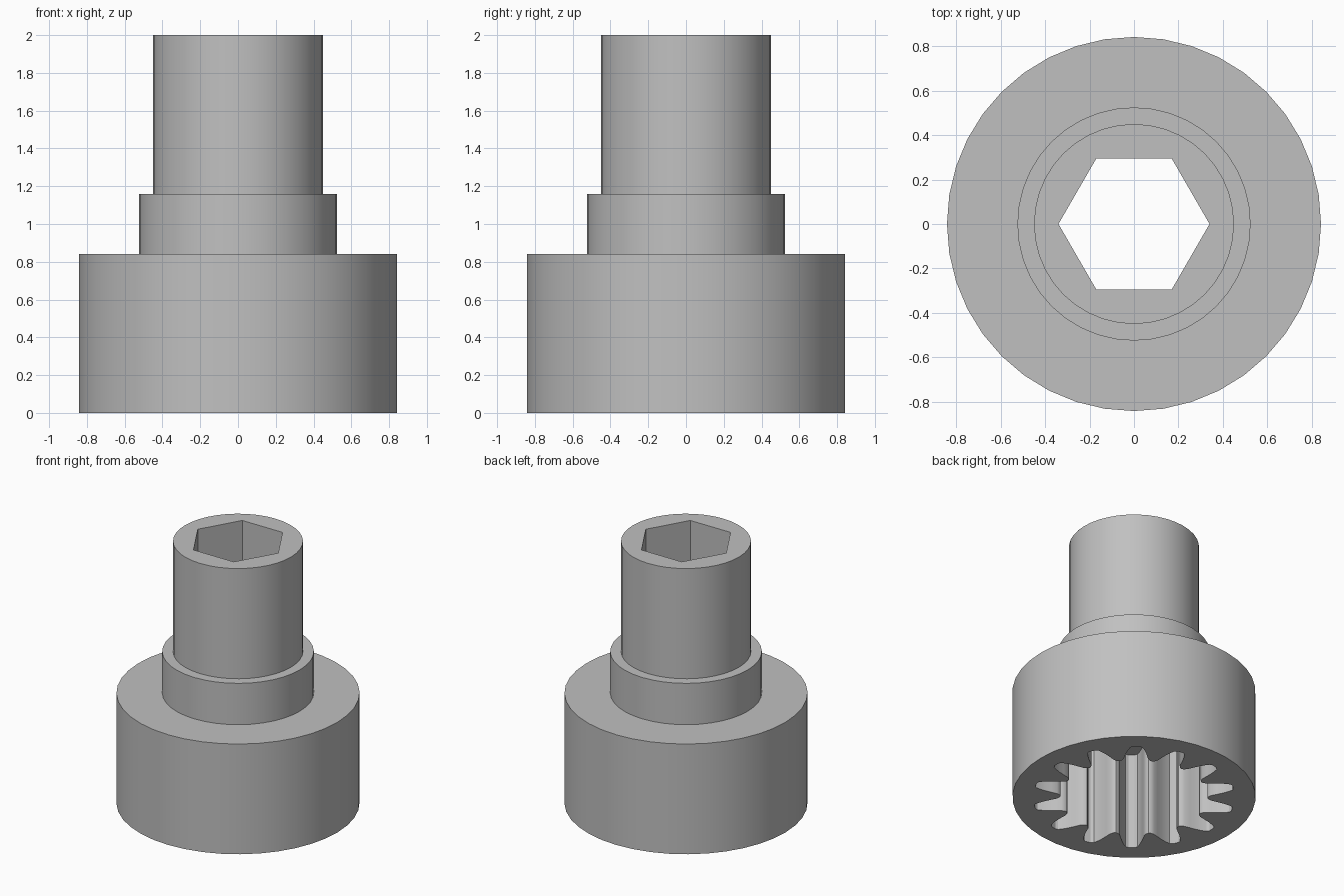
import bpy, bmesh, math

if "Cube" in bpy.data.objects:
    bpy.data.objects.remove(bpy.data.objects["Cube"], do_unlink=True)

steel = bpy.data.materials.new("plain_grey")
steel.use_nodes = True
grey = (0.53, 0.53, 0.53, 1)
steel.diffuse_color = grey
steel.node_tree.nodes["Principled BSDF"].inputs["Base Color"].default_value = grey


def polar(r, a):
    return r * math.cos(a), r * math.sin(a)


def circle(r, n):
    return [polar(r, math.tau * i / n) for i in range(n)]


def loft(name, layers):
    """Solid through stacked outlines, each given as (points, z)."""
    bm = bmesh.new()
    rings = [[bm.verts.new((x, y, z)) for x, y in pts] for pts, z in layers]
    for low, high in zip(rings, rings[1:]):
        for i in range(len(low)):
            j = (i + 1) % len(low)
            bm.faces.new((low[i], low[j], high[j], high[i]))
    bm.faces.new(rings[0][::-1])
    bm.faces.new(rings[-1])
    mesh = bpy.data.meshes.new(name)
    bm.to_mesh(mesh)
    bm.free()
    mesh.materials.append(steel)
    obj = bpy.data.objects.new(name, mesh)
    bpy.context.collection.objects.link(obj)
    return obj


# Stepped body: wide base, collar and shaft
BASE, COLLAR, SHAFT = 0.842, 0.525, 0.45
steps = [(BASE, 0), (BASE, 0.842), (COLLAR, 0.842),
         (COLLAR, 1.158), (SHAFT, 1.158), (SHAFT, 2)]
body = loft("splined_socket_body", [(circle(r, 40), z) for r, z in steps])

# Hexagonal bore, right through
bore = loft("hex_bore_cutter", [(circle(0.34, 6), z) for z in (-0.1, 2.1)])

# Toothed recess in the underside: half a slot as (radius, half width), mirrored
TEETH = 14
half = [(0.515, 0.098), (0.535, 0.085), (0.575, 0.077), (0.62, 0.067),
        (0.66, 0.054), (0.69, 0.04), (0.70, 0.022)]
slot = [(r, -w) for r, w in half] + [(r, w) for r, w in reversed(half)]
outline = []
for k in range(TEETH):
    a = math.tau * k / TEETH
    outline += [polar(r, a + math.asin(w / r)) for r, w in slot]
    outline.append(polar(0.508, a + math.pi / TEETH))
recess = loft("toothed_recess_cutter", [(outline, z) for z in (-0.1, 0.74)])

# Cut both openings, then drop the cutters
bpy.context.view_layer.objects.active = body
for cutter in (recess, bore):
    mod = body.modifiers.new("cut", "BOOLEAN")
    mod.operation = "DIFFERENCE"
    mod.solver = "EXACT"
    mod.object = cutter
    bpy.ops.object.modifier_apply(modifier=mod.name)
    bpy.data.objects.remove(cutter, do_unlink=True)

# Smooth round walls, crisp edges
bpy.ops.object.select_all(action="DESELECT")
body.select_set(True)
bpy.ops.object.shade_smooth_by_angle(angle=math.radians(30))
